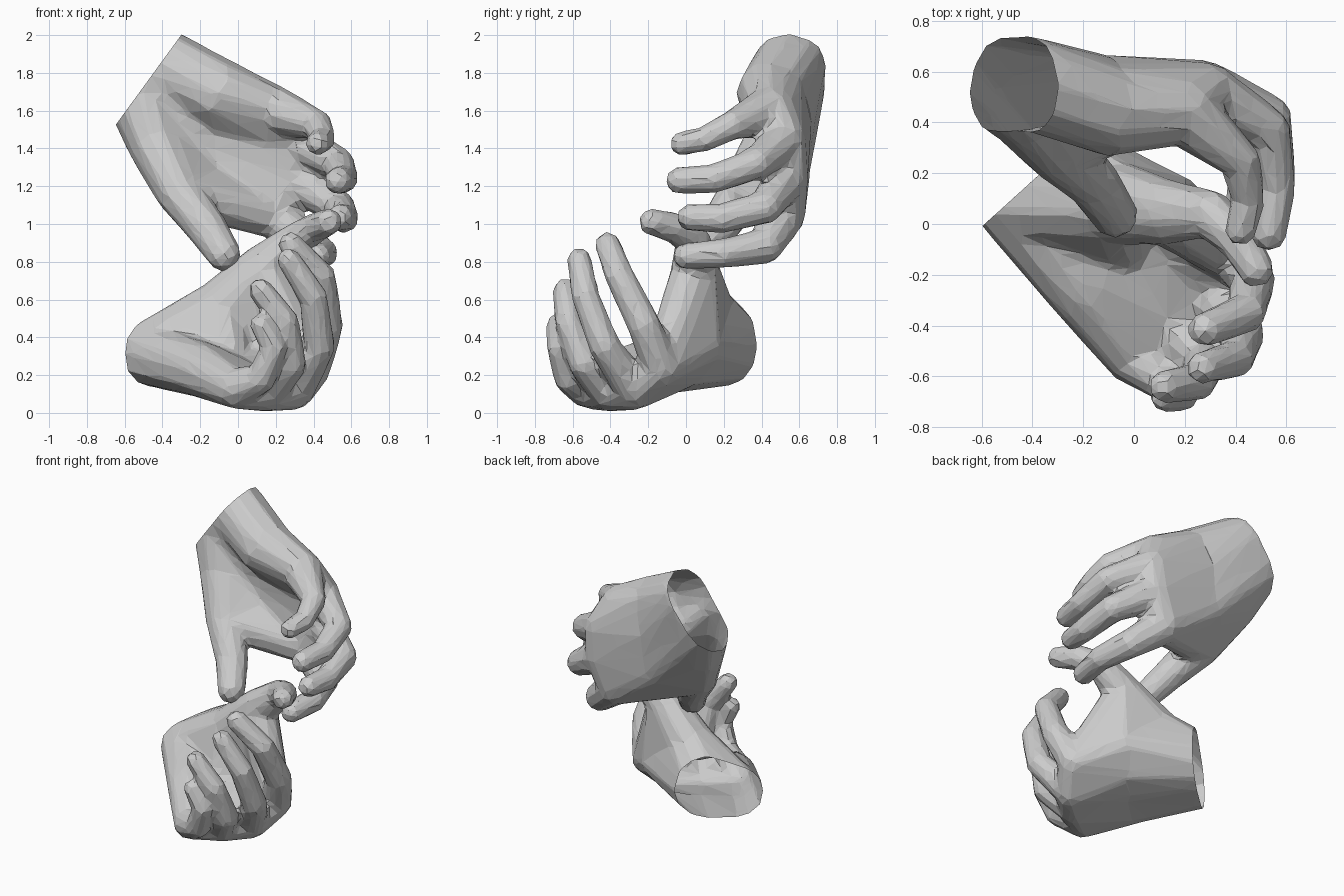
import bpy, bmesh
from mathutils import Vector

if "Cube" in bpy.data.objects:
    bpy.data.objects.remove(bpy.data.objects["Cube"])

# unit ball directions used to round every joint
ball = bmesh.new()
bmesh.ops.create_icosphere(ball, subdivisions=2, radius=1)
DIRS = [v.co.copy() for v in ball.verts]
ball.free()


def add_hull(verts, faces, joints):
    """Convex skin around balls (x, y, z, r)."""
    bm = bmesh.new()
    for x, y, z, r in dict.fromkeys(joints):
        for d in DIRS:
            bm.verts.new(Vector((x, y, z)) + d * r)
    bmesh.ops.convex_hull(bm, input=bm.verts[:])
    bmesh.ops.delete(bm, geom=[v for v in bm.verts if not v.link_faces], context='VERTS')
    bmesh.ops.recalc_face_normals(bm, faces=bm.faces[:])
    bm.verts.index_update()
    base = len(verts)
    verts += [v.co.copy() for v in bm.verts]
    faces += [[base + v.index for v in f.verts] for f in bm.faces]
    bm.free()


def outside_largest_part(bm):
    """Vertices outside the biggest connected shell."""
    seen, best = set(), set()
    for v in bm.verts:
        if v in seen:
            continue
        part, stack = {v}, [v]
        while stack:
            for e in stack.pop().link_edges:
                for w in e.verts:
                    if w not in part:
                        part.add(w)
                        stack.append(w)
        seen |= part
        if len(part) > len(best):
            best = part
    return [v for v in bm.verts if v not in best]


def build_hand(name, fingers, thumb, wrist, outward, full_heel=False, triangles=1500):
    verts, faces = [], []
    # fingers and thumb as chains; first three joints are wrist, palm, knuckle
    for path in fingers + [thumb]:
        for a, b in zip(path, path[1:]):
            add_hull(verts, faces, [a, b])
    # palm between neighbouring fingers
    for p, q in zip(fingers, fingers[1:]):
        for i in range(2):
            add_hull(verts, faces, [p[i], p[i + 1], q[i], q[i + 1]])
    # web between thumb and index finger
    index = fingers[-1]
    add_hull(verts, faces, [thumb[0], thumb[1], index[0], index[1]])
    add_hull(verts, faces, [thumb[1], thumb[2], index[1]])
    add_hull(verts, faces, [thumb[2], index[1], index[2]])
    # heel of the hand
    if full_heel:
        add_hull(verts, faces, [thumb[0], thumb[1], fingers[0][0], fingers[1][1]])

    mesh = bpy.data.meshes.new(name)
    mesh.from_pydata(verts, [], faces)
    obj = bpy.data.objects.new(name, mesh)
    bpy.context.collection.objects.link(obj)
    # fuse into one skin, then soften
    m = obj.modifiers.new("fuse", 'REMESH')
    m.mode, m.voxel_size = 'VOXEL', 0.018
    m = obj.modifiers.new("soften", 'SMOOTH')
    m.factor, m.iterations = 0.5, 6
    fused = bpy.data.meshes.new_from_object(
        obj.evaluated_get(bpy.context.evaluated_depsgraph_get()))
    # open the wrist with a straight cut
    bm = bmesh.new()
    bm.from_mesh(fused)
    bmesh.ops.delete(bm, geom=outside_largest_part(bm), context='VERTS')
    bmesh.ops.bisect_plane(bm, geom=bm.verts[:] + bm.edges[:] + bm.faces[:],
                           plane_co=wrist, plane_no=outward, clear_outer=True)
    bmesh.ops.triangulate(bm, faces=bm.faces[:])
    count = len(bm.faces)
    bm.to_mesh(fused)
    bm.free()
    obj.modifiers.clear()
    obj.data = fused
    # low-poly facets
    m = obj.modifiers.new("facets", 'DECIMATE')
    m.ratio = min(1.0, triangles / count)
    for p in fused.polygons:
        p.use_smooth = False
    return obj


# upper hand, reaching down from the upper left: little, ring, middle, index
wp, wi = (-.405, .55, 1.85, .19), (-.525, .55, 1.70, .185)
build_hand("upper_hand", [
    [wp, (-.10, .45, 1.69, .185), (.19, .445, 1.60, .135),
     (.42, .25, 1.525, .08), (.45, .10, 1.45, .068), (.42, -.025, 1.425, .064)],
    [wp, (-.11, .54, 1.54, .125), (.29, .52, 1.44, .115),
     (.53, .37, 1.32, .088), (.56, .15, 1.24, .078), (.53, -.035, 1.23, .074)],
    [wi, (-.13, .54, 1.40, .12), (.28, .53, 1.24, .115),
     (.53, .42, 1.09, .092), (.56, .19, 1.03, .08), (.54, .02, 1.035, .072)],
    [wi, (-.14, .535, 1.26, .12), (.19, .51, 1.04, .12),
     (.38, .42, .885, .097), (.45, .20, .845, .08), (.42, .0, .83, .072)],
], [wi, (-.44, .45, 1.43, .15), (-.315, .30, 1.17, .125),
    (-.17, .175, .985, .11), (-.075, .035, .84, .093)],
    (-.465, .55, 1.775), (-.81, 0, .59))

# lower hand, cupped upward with the thumb raised
wp, wi = (-.47, .10, .315, .175), (-.33, .23, .35, .205)
build_hand("lower_hand", [
    [wp, (-.20, -.25, .23, .15), (-.01, -.52, .13, .11),
     (.12, -.62, .18, .08), (.19, -.67, .34, .068), (.12, -.68, .47, .06)],
    [wp, (-.04, -.11, .21, .11), (.15, -.41, .11, .105),
     (.28, -.54, .26, .085), (.25, -.62, .48, .076), (.12, -.64, .65, .066)],
    [wi, (.08, .0, .25, .115), (.30, -.27, .12, .105),
     (.43, -.43, .35, .086), (.40, -.53, .61, .076), (.27, -.565, .81, .066)],
    [wi, (.15, .08, .36, .12), (.39, -.13, .24, .105),
     (.47, -.22, .46, .09), (.44, -.35, .72, .08), (.28, -.415, .89, .07)],
], [wi, (-.10, .09, .53, .175), (.12, .05, .76, .13),
    (.30, .04, .91, .096), (.41, -.06, .98, .082), (.48, -.18, 1.01, .073)],
    (-.40, .17, .35), (-.67, .74, 0), full_heel=True)
